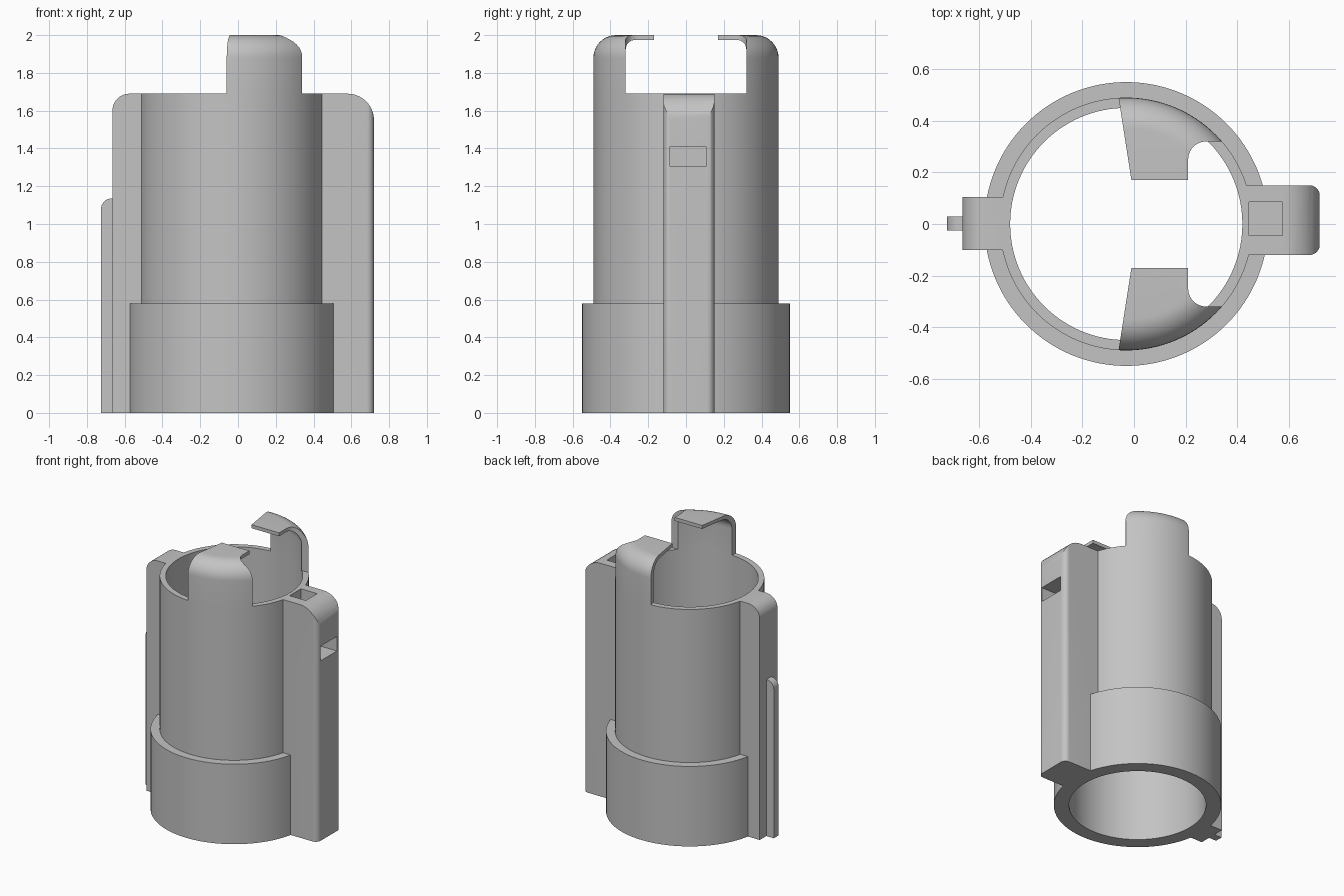
import bpy, bmesh
from math import sin, cos, pi, radians

CX = -0.03          # axis of the tube
R_BASE, R_TUBE, R_BORE = 0.55, 0.49, 0.45
SEG = 128

if "Cube" in bpy.data.objects:
    bpy.data.objects.remove(bpy.data.objects["Cube"], do_unlink=True)

grey = bpy.data.materials.new("plain grey")
grey.use_nodes = True
grey.diffuse_color = (0.55, 0.55, 0.55, 1)
grey.node_tree.nodes["Principled BSDF"].inputs["Base Color"].default_value = (0.55, 0.55, 0.55, 1)


def finish(name, bm):
    bmesh.ops.recalc_face_normals(bm, faces=bm.faces[:])
    mesh = bpy.data.meshes.new(name)
    bm.to_mesh(mesh)
    bm.free()
    mesh.materials.append(grey)
    obj = bpy.data.objects.new(name, mesh)
    bpy.context.collection.objects.link(obj)
    return obj


def arc(cx, cy, r, start, end, n=10):
    angles = [radians(start + (end - start) * i / n) for i in range(n + 1)]
    return [(cx + r * cos(a), cy + r * sin(a)) for a in angles]


def prism(name, outline, lo, hi, axis="z"):
    """Extrude a flat outline along z (outline in xy) or y (outline in xz)."""
    bm = bmesh.new()
    place = (lambda p, d: (p[0], p[1], d)) if axis == "z" else (lambda p, d: (p[0], d, p[1]))
    low = [bm.verts.new(place(p, lo)) for p in outline]
    high = [bm.verts.new(place(p, hi)) for p in outline]
    bm.faces.new(low)
    bm.faces.new(high)
    for i in range(len(low)):
        j = (i + 1) % len(low)
        bm.faces.new((low[i], low[j], high[j], high[i]))
    return finish(name, bm)


def box(name, x0, x1, y0, y1, z0, z1):
    return prism(name, [(x0, y0), (x1, y0), (x1, y1), (x0, y1)], z0, z1)


def cylinder(name, r, z0, z1):
    return prism(name, arc(CX, 0, r, 0, 360, SEG)[:-1], z0, z1)


def revolve(name, profile):
    """Spin a closed (radius, z) profile around the tube axis."""
    bm = bmesh.new()
    rings = []
    for k in range(SEG):
        a = 2 * pi * k / SEG
        rings.append([bm.verts.new((CX + r * cos(a), r * sin(a), z)) for r, z in profile])
    n = len(profile)
    for k in range(SEG):
        a, b = rings[k], rings[(k + 1) % SEG]
        for i in range(n):
            j = (i + 1) % n
            bm.faces.new((a[i], b[i], b[j], a[j]))
    return finish(name, bm)


def combine(target, other, operation):
    other.hide_render = True
    mod = target.modifiers.new(operation, "BOOLEAN")
    mod.operation, mod.solver, mod.object = operation, "EXACT", other
    bpy.ops.object.select_all(action="DESELECT")
    bpy.context.view_layer.objects.active = target
    target.select_set(True)
    bpy.ops.object.modifier_apply(modifier=mod.name)
    bpy.data.objects.remove(other, do_unlink=True)


def fin_outline(x_in, x_out, top, r):
    s = 1 if x_out > x_in else -1
    corner = [(x_out - s * r + s * px, pz) for px, pz in arc(0, top - r, r, 0, 90)]
    return [(x_in, 0), (x_out, 0)] + corner + [(x_in, top)]


# Wide fin with rounded outer edges
wide_fin = prism("wide_fin", fin_outline(0.3, 0.72, 1.69, 0.14), -0.12, 0.15, "y")
plan = [(0.2, -0.12)] + arc(0.68, -0.08, 0.04, -90, 0) + arc(0.68, 0.11, 0.04, 0, 90) + [(0.2, 0.15)]
combine(wide_fin, prism("fin_plan", plan, -0.1, 1.9), "INTERSECT")

# Tube body with its collar, both fins and the guide rib
body = cylinder("tube_body", R_TUBE, 0, 1.69)
combine(body, cylinder("collar", R_BASE, 0, 0.58), "UNION")
combine(body, wide_fin, "UNION")
combine(body, prism("narrow_fin", fin_outline(-0.4, -0.665, 1.69, 0.09), -0.1, 0.105, "y"), "UNION")
combine(body, prism("guide_rib", fin_outline(-0.6, -0.725, 1.135, 0.055), -0.025, 0.03, "y"), "UNION")

# Bore, and the slot running from the fin top to its outer face
combine(body, cylinder("bore", R_BORE, -0.5, 2.5), "DIFFERENCE")
combine(body, box("shaft", 0.445, 0.575, -0.045, 0.085, 1.305, 1.9), "DIFFERENCE")
combine(body, box("window", 0.445, 0.9, -0.085, 0.105, 1.305, 1.41), "DIFFERENCE")

# Hooked clips: a rounded shell trimmed to the clip plan
shell = ([(R_BORE, 1.685), (R_TUBE, 1.685)] + arc(0.37, 1.88, 0.12, 0, 90)
         + [(0.08, 2.0), (0.08, 1.975)] + arc(0.355, 1.88, 0.095, 90, 0))
clip_plan = ([(-0.01, 0.17), (0.21, 0.17)] + arc(0.28, 0.25, 0.07, 180, 90)
             + [(0.34, 0.32), (0.34, 0.6), (-0.077, 0.6)])
parts = [body]
for name, side in (("back_clip", 1), ("front_clip", -1)):
    clip = revolve(name, shell)
    combine(clip, prism("clip_trim", [(x, side * y) for x, y in clip_plan], 1.5, 2.2), "INTERSECT")
    parts.append(clip)

for obj in parts:
    bpy.ops.object.select_all(action="DESELECT")
    bpy.context.view_layer.objects.active = obj
    obj.select_set(True)
    bpy.ops.object.shade_smooth_by_angle(angle=radians(30))
